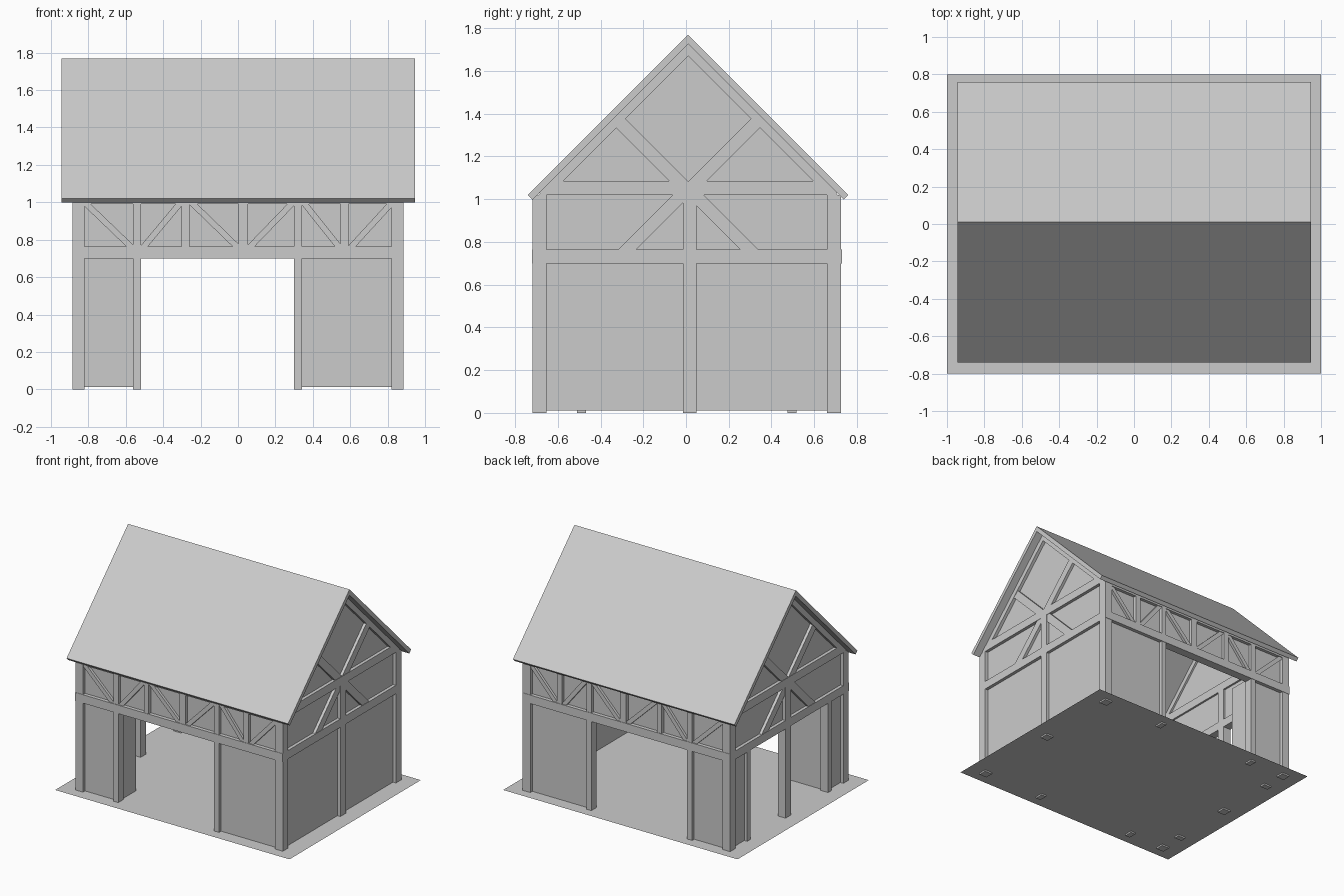
import bpy, bmesh
from mathutils import Vector

if "Cube" in bpy.data.objects:
    bpy.data.objects.remove(bpy.data.objects["Cube"])

CY = 0.004    # wall centre in y
RY = 0.01     # ridge centre in y
FLOOR = 0.012
HX, HY = 0.885, 0.722   # outer half sizes of the frame
T = 0.065               # main timber thickness


def prism(name, pts, axis, lo, hi):
    """Extrude a 2D profile: axis 'x' takes (y, z) points, axis 'y' takes (x, z)."""
    lo, hi = min(lo, hi), max(lo, hi)
    put = (lambda p, d: (d, p[0], p[1])) if axis == 'x' else (lambda p, d: (p[0], d, p[1]))
    bm = bmesh.new()
    a = [bm.verts.new(put(p, lo)) for p in pts]
    b = [bm.verts.new(put(p, hi)) for p in pts]
    bm.faces.new(a)
    bm.faces.new(b[::-1])
    for i in range(len(pts)):
        j = (i + 1) % len(pts)
        bm.faces.new((a[i], b[i], b[j], a[j]))
    bmesh.ops.recalc_face_normals(bm, faces=bm.faces)
    me = bpy.data.meshes.new(name)
    bm.to_mesh(me)
    bm.free()
    ob = bpy.data.objects.new(name, me)
    bpy.context.collection.objects.link(ob)
    return ob


def box(name, x0, x1, y0, y1, z0, z1):
    return prism(name, [(x0, z0), (x1, z0), (x1, z1), (x0, z1)], 'y', y0, y1)


def strut(name, p, q, width, axis, lo, hi):
    p, q = Vector(p), Vector(q)
    d = (q - p).normalized()
    n = Vector((-d.y, d.x)) * width / 2
    return prism(name, [p + n, q + n, q - n, p - n], axis, lo, hi)


# Ground sheet
bpy.ops.mesh.primitive_plane_add(size=1, location=(0, 0, FLOOR))
ground = bpy.context.object
ground.name = "ground_slab"
ground.scale = (2, 1.6, 1)

# Gabled roof shell
prism("roof", [(RY, 1.77), (RY + 0.75, 1.02), (RY + 0.728, 0.998), (RY, 1.726),
               (RY - 0.728, 0.998), (RY - 0.75, 1.02)], 'x', -0.945, 0.945)

# Long walls, front and back
bays = [-0.85, -0.54, -0.28, 0.028, 0.32, 0.57, 0.85]
for s, side in ((-1, "front"), (1, "back")):
    yo, yi = CY + s * HY, CY + s * (HY - T)
    p0, p1 = CY + s * (HY - 0.025), CY + s * (HY - 0.05)   # infill planes
    # Corner and door posts
    for sx in (-1, 1):
        box(side + "_corner_post", sx * HX, sx * (HX - T), yo, yi, 0, 0.995)
    for x in (-0.54, 0.32):
        box(side + "_door_post", x - 0.021, x + 0.021, yo, yi, 0, 0.995)
    # Horizontal beams
    box(side + "_lintel", -HX, HX, yo + s * 0.003, yi, 0.70, 0.765)
    box(side + "_top_plate", -HX, HX, yo, yi, 0.992, 1.02)
    # Infill panels
    box(side + "_wall_panel", 0.32, 0.85, p0, p1, FLOOR, 0.72)
    box(side + "_upper_panel", -0.85, 0.85, p0, p1, 0.74, 1.0)
    # Short studs and zigzag braces of the upper band
    for x in (-0.28, 0.028, 0.57):
        w = 0.026 if x == 0.028 else 0.021
        box(side + "_stud", x - w, x + w, yo, yi, 0.75, 0.995)
    for i in range(6):
        a, b = bays[i] + 0.03, bays[i + 1] - 0.025
        zs = (1.0, 0.755) if i % 2 == 0 else (0.755, 1.0)
        strut(side + "_brace", (a, zs[0]), (b, zs[1]), 0.032, 'y',
              yo - s * 0.005, p1)
    # Closed corner closet beside the open end
    box(side + "_closet", -HX + 0.025, -0.53, p0, CY + s * 0.49, FLOOR, 0.72)
    box(side + "_gable_door_post", -HX, -HX + T, CY + s * 0.472, CY + s * 0.514, 0, 0.72)

# Gable ends, right and left
for s, side in ((1, "right"), (-1, "left")):
    xo, xi = s * HX, s * (HX - T)
    p0, p1 = s * (HX - 0.025), s * (HX - 0.05)
    # Centre post and cross beams
    box(side + "_centre_post", xo, xi, -0.015, 0.05, 0, 1.04)
    box(side + "_lower_beam", xo, xi, CY - HY, CY + HY, 0.70, 0.765)
    prism(side + "_tie_beam", [(RY - 0.70, 1.02), (RY + 0.70, 1.02), (RY + 0.645, 1.085),
                               (RY - 0.645, 1.085)], 'x', xo, xi)
    # Rafters
    prism(side + "_rafters", [(RY, 1.73), (RY + 0.70, 1.03), (RY + 0.645, 1.025), (RY, 1.67),
                              (RY - 0.645, 1.025), (RY - 0.70, 1.03)], 'x', xo, xi)
    # Upper infill, and full lower infill on the closed end only
    prism(side + "_gable_panel", [(RY - 0.69, 0.73), (RY + 0.69, 0.73), (RY + 0.69, 1.04),
                                  (RY, 1.73), (RY - 0.69, 1.04)], 'x', p0, p1)
    if s > 0:
        box("right_wall_panel", p0, p1, -0.69, 0.69, FLOOR, 0.72)
    # Star of four diagonal braces
    for m in (-1, 1):
        strut(side + "_lower_brace", (RY + m * 0.305, 0.745), (RY + m * 0.02, 1.03),
              0.06, 'x', xo - s * 0.003, p1)
        strut(side + "_upper_brace", (RY + m * 0.01, 1.05), (RY + m * 0.325, 1.365),
              0.06, 'x', xo - s * 0.003, p1)
